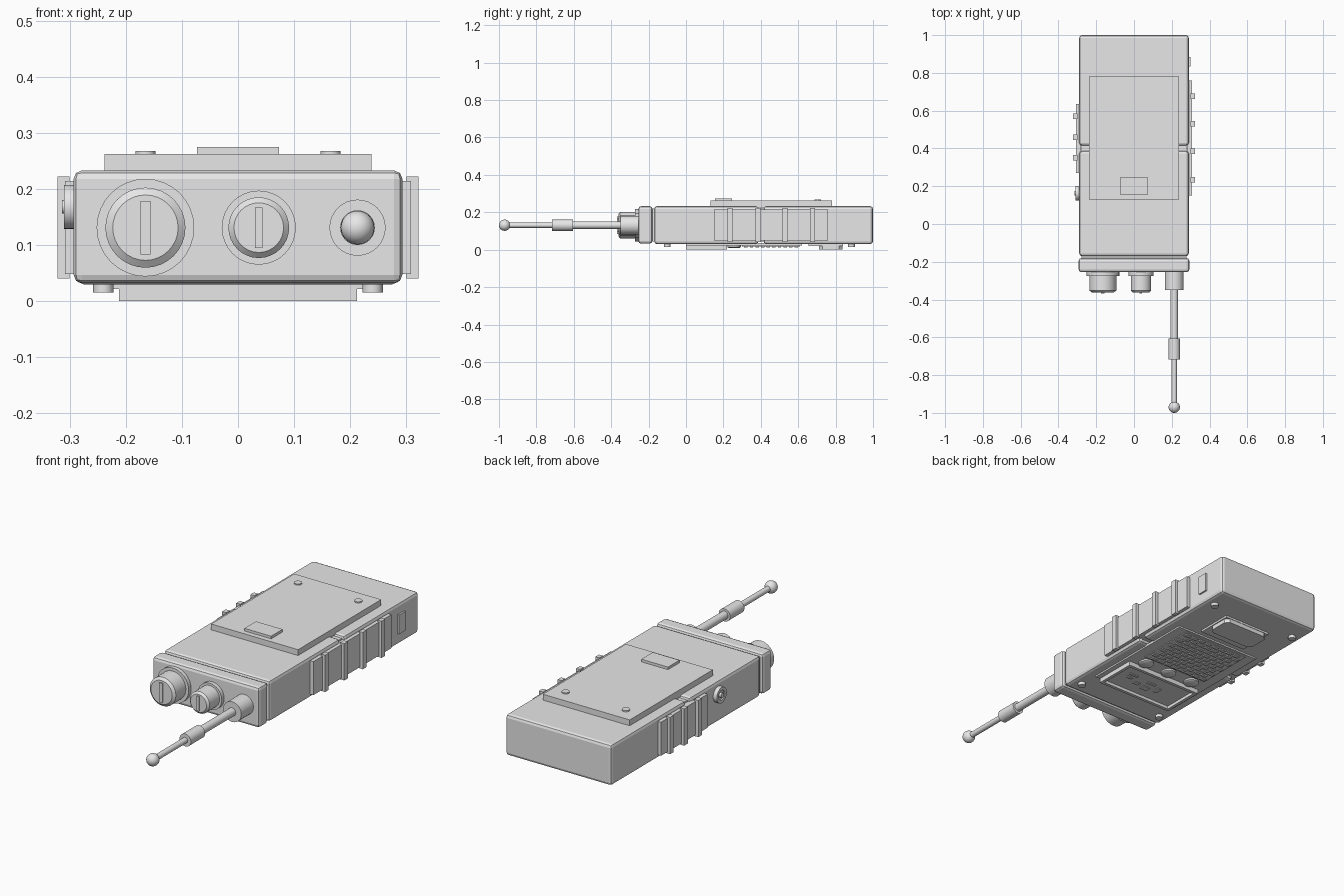
import bpy, bmesh, math
from mathutils import Matrix

cube = bpy.data.objects.get("Cube")
if cube:
    bpy.data.objects.remove(cube, do_unlink=True)

GREY = (0.8, 0.8, 0.8, 1)
mat = bpy.data.materials.new("plain grey")
mat.use_nodes = True
mat.diffuse_color = GREY
mat.node_tree.nodes["Principled BSDF"].inputs["Base Color"].default_value = GREY


def finish(name, bm, bevel=0, smooth=False):
    bmesh.ops.recalc_face_normals(bm, faces=bm.faces)
    mesh = bpy.data.meshes.new(name)
    bm.to_mesh(mesh)
    bm.free()
    mesh.materials.append(mat)
    ob = bpy.data.objects.new(name, mesh)
    bpy.context.collection.objects.link(ob)
    if bevel:
        mod = ob.modifiers.new("bevel", "BEVEL")
        mod.width = bevel
        mod.segments = 2
    if smooth:
        bpy.ops.object.select_all(action="DESELECT")
        ob.select_set(True)
        bpy.context.view_layer.objects.active = ob
        bpy.ops.object.shade_smooth_by_angle(angle=math.radians(35))
    return ob


def add_box(bm, x, y, z):
    """Box from three (low, high) ranges."""
    size = Matrix.Diagonal((x[1] - x[0], y[1] - y[0], z[1] - z[0], 1))
    centre = Matrix.Translation((sum(x) / 2, sum(y) / 2, sum(z) / 2))
    return bmesh.ops.create_cube(bm, size=1, matrix=centre @ size)["verts"]


def box(name, x, y, z, bevel=0):
    bm = bmesh.new()
    add_box(bm, x, y, z)
    return finish(name, bm, bevel)


def lathe(name, profile, location, axis, sides=32):
    """Spin (radius, distance) points about the x, y or z axis."""
    bm = bmesh.new()
    verts = [bm.verts.new((r, 0, d)) for r, d in profile]
    edges = [bm.edges.new(pair) for pair in zip(verts, verts[1:])]
    bmesh.ops.spin(bm, geom=verts + edges, axis=(0, 0, 1), cent=(0, 0, 0),
                   angle=math.tau, steps=sides, use_merge=True)
    bmesh.ops.remove_doubles(bm, verts=bm.verts, dist=0.0001)
    turn = {"x": Matrix.Rotation(math.pi / 2, 4, "Y"),
            "y": Matrix.Rotation(-math.pi / 2, 4, "X"),
            "z": Matrix.Identity(4)}[axis]
    bm.transform(Matrix.Translation(location) @ turn)
    return finish(name, bm, smooth=True)


def disc(name, radius, low, high, location, axis):
    return lathe(name, [(0, low), (radius, low), (radius, high), (0, high)], location, axis)


def framed_plate(name, x, y, z, border, depth):
    """Plate whose underside has a sunken middle."""
    bm = bmesh.new()
    add_box(bm, x, y, z)
    bm.normal_update()
    under = min(bm.faces, key=lambda f: f.calc_center_median().z)
    bmesh.ops.inset_region(bm, faces=[under], thickness=border)
    hole = bmesh.ops.extrude_discrete_faces(bm, faces=[under])["faces"][0]
    bmesh.ops.translate(bm, verts=hole.verts, vec=(0, 0, depth))
    return finish(name, bm)


# Case: two shells and an end cap around a slightly smaller core
WIDTH = (-0.29, 0.29)
box("case_core", (-0.278, 0.278), (-0.24, 0.98), (0.045, 0.22))
box("lower_shell", WIDTH, (0.415, 1.0), (0.03, 0.233), 0.015)
box("upper_shell", WIDTH, (-0.17, 0.387), (0.03, 0.233), 0.015)
box("end_cap", (-0.293, 0.293), (-0.255, -0.18), (0.032, 0.233), 0.015)

# Back cover with latch and screws
box("back_cover", (-0.238, 0.238), (0.13, 0.78), (0.225, 0.262))
box("cover_latch", (-0.073, 0.073), (0.155, 0.245), (0.255, 0.275))
for x in (-0.165, 0.165):
    disc("cover_screw", 0.018, 0.255, 0.268, (x, 0.705, 0), "z")

# Side grips with ribs: side, plate range, rib positions
for side, span, ribs in ((1, (0.15, 0.76), (0.235, 0.385, 0.53, 0.677)),
                         (-1, (0.27, 0.635), (0.35, 0.46, 0.57))):
    box("side_grip", sorted((side * 0.28, side * 0.308)), span, (0.048, 0.214))
    for y in ribs:
        box("grip_rib", sorted((side * 0.30, side * 0.322)),
            (y - 0.014, y + 0.014), (0.04, 0.222))
box("side_socket_cover", (0.28, 0.298), (0.835, 0.885), (0.085, 0.18))

# Round side button with a stepped centre
lathe("side_button", [(0, 0.28), (0.039, 0.28), (0.039, 0.31), (0.024, 0.31),
                      (0.024, 0.303), (0.012, 0.303), (0.012, 0.314), (0, 0.314)],
      (0, 0.163, 0.168), "x").matrix_world = Matrix.Translation((0, 0.326, 0)) @ Matrix.Rotation(math.pi, 4, "Z")

# Control knobs, each with a pointer bar
AXIS_Z = 0.131
for name, x, r in (("large_knob", -0.165, 0.087), ("small_knob", 0.037, 0.066)):
    lathe(name, [(0, -0.24), (r, -0.24), (r, -0.274), (r * 0.82, -0.274),
                 (r * 0.82, -0.352), (r * 0.67, -0.362), (0, -0.362)],
          (x, 0, AXIS_Z), "y")
    box(name + "_pointer", (x - r * 0.1, x + r * 0.1), (-0.369, -0.355),
        (AXIS_Z - r * 0.55, AXIS_Z + r * 0.55))

# Antenna: socket, stepped rod, sleeve and ball tip
AX = 0.213
disc("antenna_socket", 0.05, -0.35, -0.24, (AX, 0, AXIS_Z), "y")
disc("antenna_rod", 0.02, -0.62, -0.34, (AX, 0, AXIS_Z), "y")
disc("antenna_sleeve", 0.031, -0.717, -0.605, (AX, 0, AXIS_Z), "y")
disc("antenna_tip_rod", 0.014, -0.96, -0.70, (AX, 0, AXIS_Z), "y")
bm = bmesh.new()
bmesh.ops.create_uvsphere(bm, u_segments=24, v_segments=14, radius=0.03,
                          matrix=Matrix.Translation((AX, -0.97, AXIS_Z)))
finish("antenna_ball", bm, smooth=True)

# Front face on the underside: base panel and corner screws
box("face_panel", (-0.238, 0.238), (0.0, 0.62), (0.022, 0.035))
for x in (-0.24, 0.24):
    for y in (-0.1, 0.885):
        disc("face_screw", 0.018, 0.015, 0.035, (x, y, 0), "z")

# Display with a sunken screen and raised symbols
framed_plate("display", (-0.212, 0.212), (0.0, 0.22), (0, 0.03), 0.022, 0.015)
bm = bmesh.new()
for x, y, w, h in ((0.12, 0.14, 0.05, 0.012), (0.12, 0.11, 0.03, 0.012),
                   (0.06, 0.09, 0.03, 0.02), (0.0, 0.13, 0.05, 0.014),
                   (0.0, 0.08, 0.04, 0.03), (-0.06, 0.10, 0.02, 0.04)):
    add_box(bm, (x - w / 2, x + w / 2), (y - h / 2, y + h / 2), (0.011, 0.017))
finish("display_symbols", bm)

# Three buttons below the display
for x in (-0.14, 0, 0.14):
    lathe("face_button", [(0, 0.03), (0.036, 0.03), (0.036, 0.014), (0.03, 0.01), (0, 0.01)],
          (x, 0.257, 0), "z")

# Speaker grille of staggered pads
bm = bmesh.new()
add_box(bm, (-0.185, 0.185), (0.3, 0.61), (0.018, 0.03))
for row in range(10):
    shift = 0.01 if row % 2 else -0.01
    for col in range(8):
        x = (col - 3.5) * 0.043 + shift
        y = 0.32 + row * 0.03
        add_box(bm, (x - 0.015, x + 0.015), (y - 0.009, y + 0.009), (0.013, 0.02))
finish("speaker_grille", bm)

# Raised badge plate with clipped corners
box("badge_base", (-0.13, 0.13), (0.655, 0.84), (0.02, 0.035))
bm = bmesh.new()
verts = add_box(bm, (-0.125, 0.125), (0.71, 0.838), (0, 0.03))
corners = [e for e in bm.edges if abs(e.verts[0].co.z - e.verts[1].co.z) > 0.01]
bmesh.ops.bevel(bm, geom=corners, offset=0.02, segments=1, affect="EDGES")
finish("badge_plate", bm)
